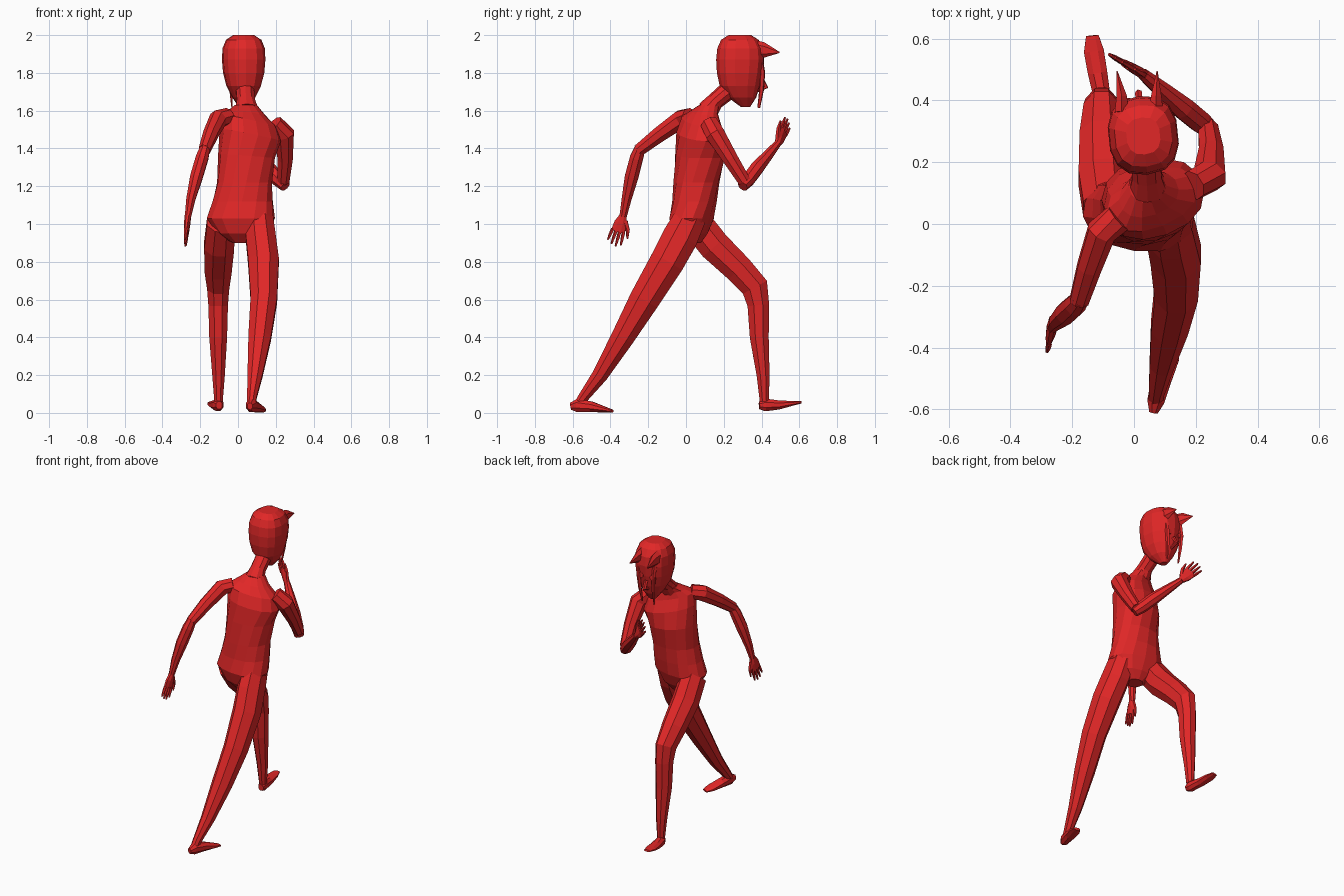
import bpy, math
from mathutils import Vector as V

red = bpy.data.materials.new("red")
red.diffuse_color = (0.75, 0.02, 0.02, 1)


def loft(name, rings, n=8, yaws=None, rolls=None, power=1.0, flat=False, ref=(1, 0, 0)):
    """Skin elliptical rings (x, y, z, half width, half depth) along a path."""
    pts = [V(r[:3]) for r in rings]
    verts, faces = [], []
    for i, r in enumerate(rings):
        a, b = pts[max(i - 1, 0)], pts[min(i + 1, len(pts) - 1)]
        t = V((0, 0, 1)) if flat else (b - a).normalized()
        yaw = math.radians(yaws[i]) if yaws else 0
        roll = rolls[i] if rolls else 0
        side = V((math.cos(yaw), math.sin(yaw), roll)) if yaws else V(ref)
        if not rolls:
            side -= t * side.dot(t)
        side.normalize()
        other = t.cross(side).normalized()
        for k in range(n):
            ang = 2 * math.pi * (k + 0.5) / n
            c, s = math.cos(ang), math.sin(ang)
            c = math.copysign(abs(c) ** power, c)
            s = math.copysign(abs(s) ** power, s)
            verts.append(pts[i] + side * c * r[3] + other * s * r[4])
    for i in range(len(rings) - 1):
        for k in range(n):
            k2 = (k + 1) % n
            faces.append((i * n + k, i * n + k2, (i + 1) * n + k2, (i + 1) * n + k))
    faces.append(tuple(reversed(range(n))))
    faces.append(tuple(range((len(rings) - 1) * n, len(rings) * n)))
    me = bpy.data.meshes.new(name)
    me.from_pydata(verts, [], faces)
    me.materials.append(red)
    ob = bpy.data.objects.new(name, me)
    bpy.context.collection.objects.link(ob)
    return ob


def hand(name, wrist, direction, spread):
    """Palm, four fingers and a thumb lying on the spread side."""
    w, d = V(wrist), V(direction).normalized()
    s = V(spread)
    s = (s - d * s.dot(d)).normalized()
    ring = lambda p, a, b: (*p, a, b)
    loft(name + "_palm", [ring(w, .02, .018), ring(w + d * .04, .036, .017),
                          ring(w + d * .09, .04, .013)], 8, ref=s)
    for i, ln in enumerate((.065, .08, .085, .072)):
        off = (i - 1.5) * .02
        base = w + d * .083 + s * off
        tip = base + d * ln + s * off * .25
        loft(f"{name}_finger_{i + 1}", [ring(base, .010, .010),
             ring((base + tip) / 2, .009, .009), ring(tip, .005, .005)], 5, ref=s)
    b = w + d * .025 + s * .02
    loft(name + "_thumb", [ring(b, .015, .013), ring(b + d * .04 + s * .028, .012, .011),
         ring(b + d * .085 + s * .04, .005, .005)], 5, ref=s)


# Torso, twisted so that the right shoulder leads
loft("torso", [
    (.02, .03, .90, .05, .05), (.02, .025, .95, .13, .09), (.015, .03, 1.03, .182, .118),
    (.025, .045, 1.12, .162, .118), (.035, .055, 1.22, .147, .122), (.045, .075, 1.36, .15, .132),
    (.065, .08, 1.47, .168, .122), (.06, .08, 1.545, .155, .092), (.048, .095, 1.59, .10, .068),
    (.042, .125, 1.63, .058, .055)], 14,
    yaws=[-8, -8, -8, -2, 4, 12, 20, 22, 20, 15],
    rolls=[0, 0, 0, 0, 0, -.08, -.2, -.22, -.15, 0], power=.9, flat=True)
loft("neck", [(.045, .115, 1.60, .065, .058), (.042, .155, 1.65, .05, .046),
              (.038, .215, 1.70, .05, .05), (.035, .26, 1.77, .05, .05)], 10)

# Head, turned slightly to its left
loft("head", [
    (.025, .315, 1.62, .02, .025), (.03, .297, 1.67, .06, .075), (.03, .285, 1.73, .09, .107),
    (.03, .285, 1.80, .108, .122), (.03, .287, 1.87, .114, .128), (.03, .287, 1.93, .111, .122),
    (.03, .285, 1.975, .093, .10), (.03, .285, 2.0, .055, .06)], 14,
    yaws=[6] * 8, power=.8, flat=True)
loft("nose", [(.018, .40, 1.77, .012, .012), (.015, .425, 1.725, .012, .012),
              (.02, .375, 1.705, .01, .01)], 5)

# Forelock spikes, hanging strands and eyes
for label, x, tipx in (("left", -.04, -.055), ("right", .072, .075)):
    loft(f"{label}_hair_spike", [(x, .36, 1.925, .026, .05), (x, .41, 1.92, .02, .042),
                                 (tipx, .495, 1.908, .002, .003)], 6)
    loft(f"{label}_hair_strand", [(x, .385, 1.90, .014, .018), (x, .405, 1.80, .013, .015),
                                  (x * .9, .40, 1.71, .010, .013), (x * .8, .385, 1.615, .003, .008)], 5)
    ex = .012 + (.045 if x > 0 else -.045)
    loft(f"{label}_eye", [(ex, .398, 1.80, .022, .018), (ex, .408, 1.80, .022, .018)], 10)

# Legs: right pushes off behind, left steps forward
loft("right_leg", [
    (.11, .025, 1.04, .08, .09), (.12, -.03, .93, .085, .102), (.135, -.10, .80, .088, .098),
    (.137, -.22, .60, .076, .086), (.115, -.335, .40, .065, .066), (.09, -.455, .20, .043, .045),
    (.073, -.545, .08, .027, .03), (.07, -.57, .04, .025, .028)])
loft("left_leg", [
    (-.09, .05, 1.01, .08, .09), (-.10, .15, .885, .086, .09), (-.105, .28, .76, .077, .082),
    (-.105, .365, .665, .063, .078), (-.105, .383, .57, .056, .062), (-.105, .388, .40, .051, .054),
    (-.103, .408, .20, .036, .037), (-.103, .415, .06, .024, .026)])
loft("right_foot", [
    (.063, -.61, .035, .015, .02), (.07, -.575, .04, .03, .038), (.09, -.50, .032, .035, .03),
    (.115, -.43, .018, .035, .016), (.13, -.39, .01, .022, .008)])
loft("left_foot", [
    (-.10, .388, .04, .018, .022), (-.105, .42, .042, .03, .036), (-.118, .49, .042, .034, .026),
    (-.13, .56, .05, .035, .014), (-.135, .61, .056, .022, .007)])

# Arms and hands
loft("right_arm", [
    (.19, .125, 1.53, .05, .05), (.245, .155, 1.475, .057, .055), (.25, .235, 1.345, .043, .044),
    (.24, .31, 1.225, .034, .036)])
loft("right_forearm", [
    (.25, .30, 1.20, .03, .03), (.215, .33, 1.235, .038, .038), (.16, .375, 1.295, .039, .039),
    (.09, .435, 1.365, .029, .029), (.03, .485, 1.425, .02, .02)], ref=(.6, -.4, .7))
loft("left_arm", [
    (-.05, .02, 1.57, .05, .045), (-.105, -.025, 1.555, .05, .052), (-.145, -.14, 1.475, .042, .044),
    (-.178, -.25, 1.39, .033, .035)])
loft("left_forearm", [
    (-.172, -.24, 1.41, .028, .03), (-.19, -.262, 1.35, .036, .038), (-.22, -.288, 1.25, .036, .039),
    (-.25, -.315, 1.13, .026, .028), (-.265, -.333, 1.04, .018, .021)])
hand("left_hand", (-.265, -.333, 1.045), (-.015, -.052, -.16), (.1, 1, -.2))
hand("right_hand", (.03, .485, 1.425), (-.13, .075, .16), (.63, -.37, .68))
